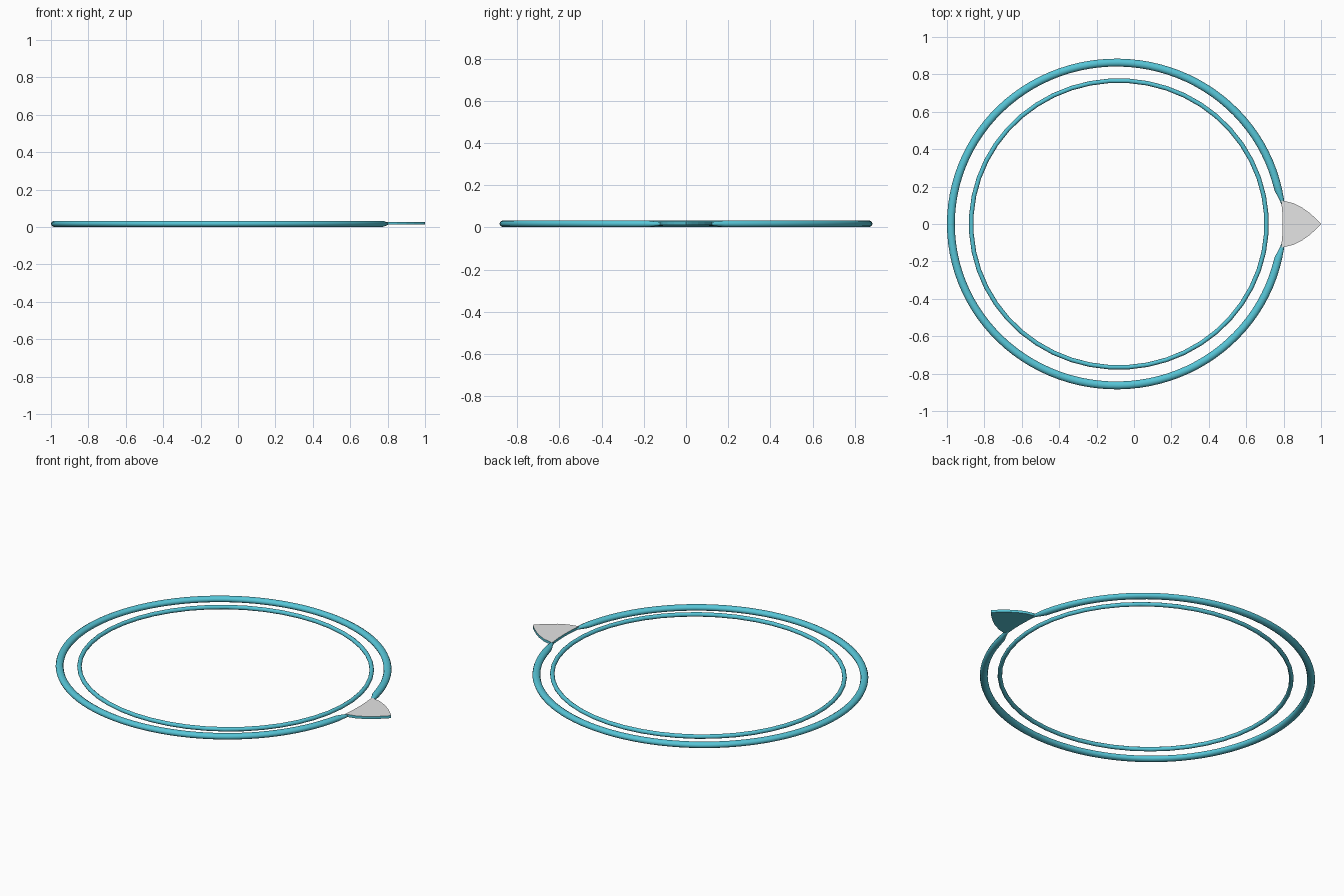
import bpy, bmesh, math

if "Cube" in bpy.data.objects:
    bpy.data.objects.remove(bpy.data.objects["Cube"])


def material(name, rgb):
    m = bpy.data.materials.new(name)
    m.diffuse_color = (*rgb, 1)
    m.use_nodes = True
    m.node_tree.nodes["Principled BSDF"].inputs["Base Color"].default_value = m.diffuse_color
    return m


TEAL = material("teal", (0.095, 0.56, 0.68))
GREY = material("light grey", (0.78, 0.78, 0.78))
ZC = 0.017


def finish(name, bm, mats, smooth=True):
    bmesh.ops.recalc_face_normals(bm, faces=bm.faces)
    me = bpy.data.meshes.new(name)
    bm.to_mesh(me)
    bm.free()
    for m in mats:
        me.materials.append(m)
    for p in me.polygons:
        p.use_smooth = smooth
    ob = bpy.data.objects.new(name, me)
    bpy.context.collection.objects.link(ob)
    return ob


def ring(name, cx, rx, ry, tube_w, tube_h, segs, gap=0.0, sides=10):
    """Oval hoop swept around z; a gap (radians) leaves it open on +x,
    with ends that taper towards the outer edge."""
    bm = bmesh.new()
    closed = gap == 0
    loops = []
    for i in range(segs if closed else segs + 1):
        a = gap + (2 * math.pi - 2 * gap) * i / segs
        if closed:
            a += math.pi / segs          # flat segment faces +x
        from_end = min(a, 2 * math.pi - a) - gap
        s = 1 if closed else min(1, 0.2 + from_end / 0.16)
        loop = []
        for j in range(sides):
            t = 2 * math.pi * j / sides
            o = tube_w * (s * math.cos(t) + 1 - s)
            loop.append(bm.verts.new((cx + (rx + o) * math.cos(a),
                                      (ry + o) * math.sin(a),
                                      ZC + tube_h * s * math.sin(t))))
        loops.append(loop)
    n = len(loops)
    for i in range(n if closed else n - 1):
        p, q = loops[i], loops[(i + 1) % n]
        for j in range(sides):
            k = (j + 1) % sides
            bm.faces.new((p[j], q[j], q[k], p[k]))
    if not closed:
        bm.faces.new(loops[0])
        bm.faces.new(loops[-1])
    return finish(name, bm, [TEAL])


# Two hoops, the outer one open where the tab sits
ring("outer_hoop", -0.094, 0.885, 0.863, 0.021, 0.017, 100, gap=0.09)
ring("inner_hoop", -0.081, 0.79, 0.767, 0.012, 0.012, 48)

# Pointed tab: grey top, teal underside and edges
half = [(0.80, 0.124), (0.85, 0.112), (0.90, 0.087), (0.94, 0.058),
        (0.975, 0.027), (0.993, 0.009)]
inner = [(0.793, -0.06), (0.795, 0), (0.793, 0.06)]
outline = ([(0.787, 0.125)] + half + [(1.0, 0)] +
           [(x, -y) for x, y in reversed(half)] + [(0.787, -0.125)] + inner)
bm = bmesh.new()
top = [bm.verts.new((x, y, 0.027)) for x, y in outline]
bot = [bm.verts.new((x, y, 0.012)) for x, y in outline]
bm.faces.new(top)
bm.faces.new(bot[::-1])
for i in range(len(top)):
    k = (i + 1) % len(top)
    bm.faces.new((top[i], top[k], bot[k], bot[i]))
tab = finish("pointed_tab", bm, [TEAL, GREY], smooth=False)
for p in tab.data.polygons:
    p.material_index = 1 if p.normal.z > 0.5 else 0
